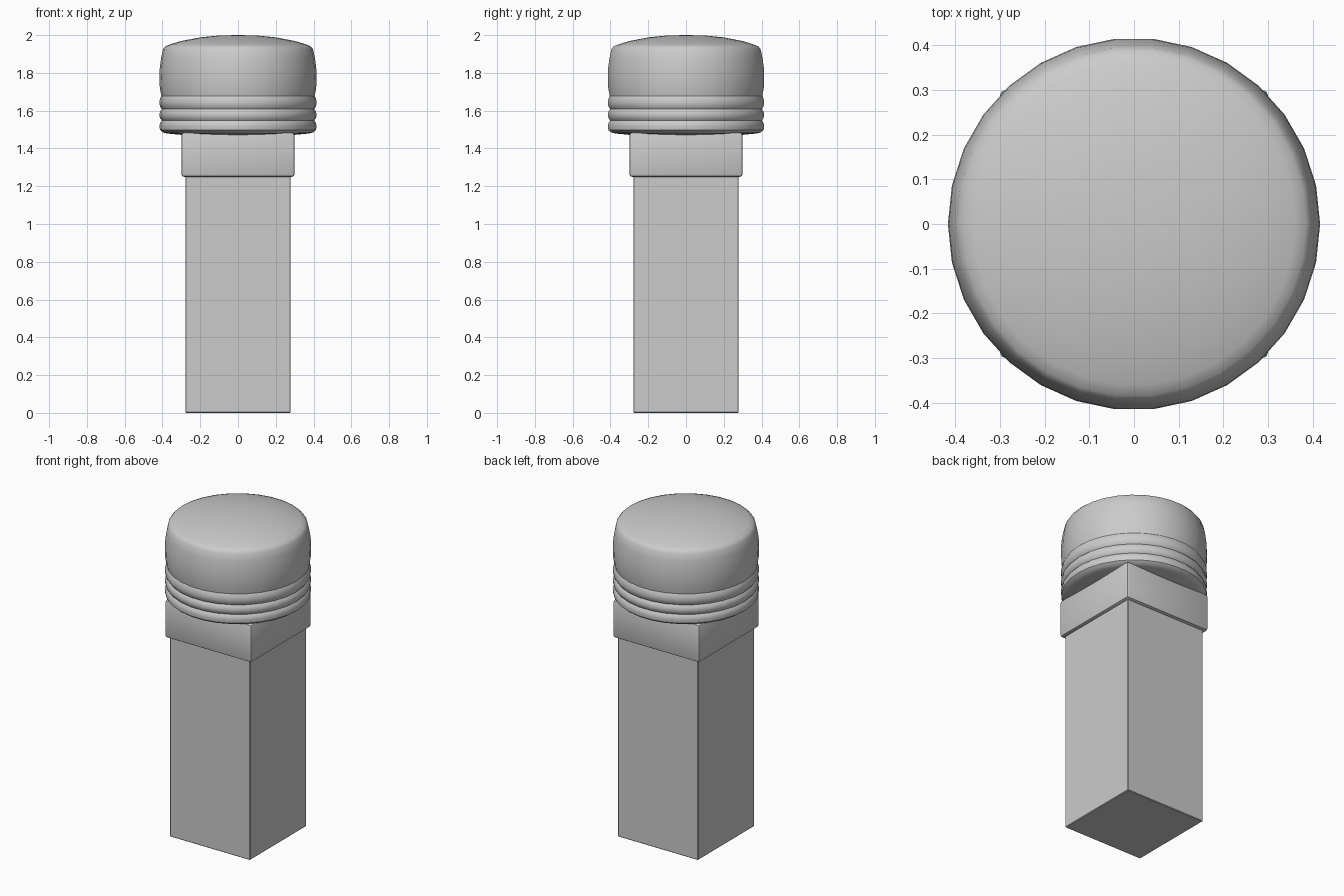
import bpy, bmesh, math

if "Cube" in bpy.data.objects:
    bpy.data.objects.remove(bpy.data.objects["Cube"])


def finish(name, bm, angle=35):
    bmesh.ops.recalc_face_normals(bm, faces=bm.faces)
    mesh = bpy.data.meshes.new(name)
    bm.to_mesh(mesh)
    bm.free()
    obj = bpy.data.objects.new(name, mesh)
    bpy.context.collection.objects.link(obj)
    bpy.ops.object.select_all(action='DESELECT')
    obj.select_set(True)
    bpy.context.view_layer.objects.active = obj
    bpy.ops.object.shade_smooth_by_angle(angle=math.radians(angle))
    return obj


def block(name, half, z0, z1, bevel, segments):
    bm = bmesh.new()
    bmesh.ops.create_cube(bm, size=1)
    for v in bm.verts:
        v.co = (v.co.x * 2 * half, v.co.y * 2 * half, z0 + (v.co.z + 0.5) * (z1 - z0))
    bmesh.ops.bevel(bm, geom=bm.edges[:], offset=bevel, segments=segments,
                    profile=0.5, affect='EDGES')
    return finish(name, bm)


def lathe(name, profile, sides=30):
    bm = bmesh.new()
    rings = []
    for r, z in profile:
        if r == 0:
            rings.append([bm.verts.new((0, 0, z))] * sides)
        else:
            rings.append([bm.verts.new((r * math.cos(2 * math.pi * i / sides),
                                        r * math.sin(2 * math.pi * i / sides), z))
                          for i in range(sides)])
    for a, b in zip(rings, rings[1:]):
        for i in range(sides):
            j = (i + 1) % sides
            bm.faces.new(list(dict.fromkeys((a[i], a[j], b[j], b[i]))))
    return finish(name, bm)


# Square post and the wider collar near its top
block("post", 0.278, 0, 1.26, 0.004, 1)
block("collar", 0.30, 1.25, 1.485, 0.014, 2)

# Round cap: domed top, bulging side, three rounded rings, shallow underside
profile = [(0, 2.0), (0.1, 1.998), (0.2, 1.988), (0.3, 1.969), (0.36, 1.951),
           (0.385, 1.941), (0.397, 1.926), (0.407, 1.88), (0.414, 1.83),
           (0.416, 1.78), (0.414, 1.72), (0.406, 1.678)]
levels = [1.678, 1.608, 1.548, 1.485]
for top, bottom in zip(levels, levels[1:]):
    h = top - bottom
    profile += [(0.413, top - 0.2 * h), (0.416, top - 0.5 * h),
                (0.413, bottom + 0.2 * h), (0.403, bottom)]
profile[-1] = (0.398, 1.485)
profile += [(0.375, 1.479), (0.3, 1.472), (0.15, 1.466), (0, 1.464)]
lathe("cap", profile)
